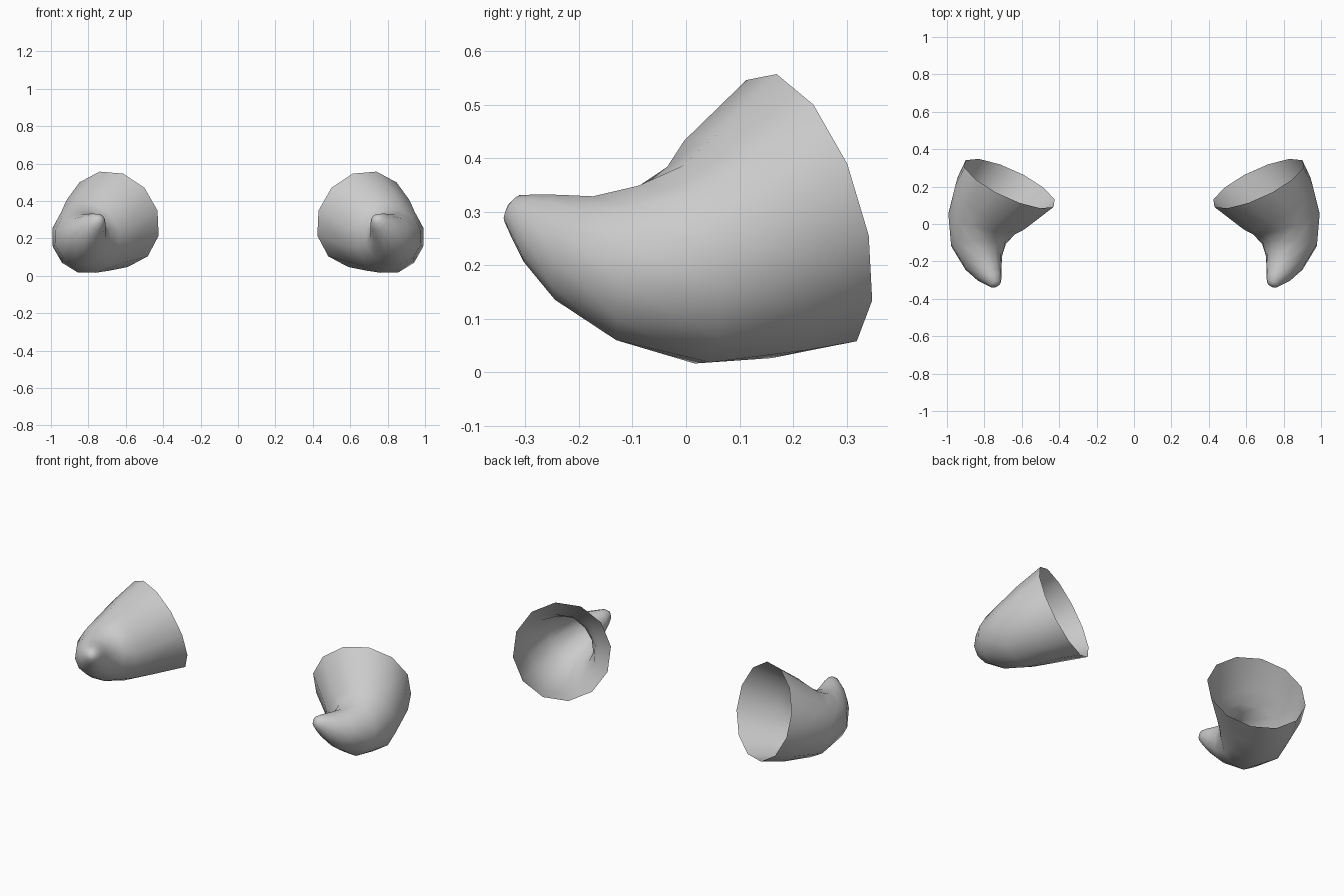
import bpy, bmesh, math
from mathutils import Vector

if "Cube" in bpy.data.objects:
    bpy.data.objects.remove(bpy.data.objects["Cube"])

SIDES = 12
# Centre line and radius of the right horn, from open base to tip
path = [
    (0.665, 0.216, 0.302, 0.270),
    (0.765, 0.110, 0.237, 0.228),
    (0.814, 0.005, 0.201, 0.192),
    (0.832, -0.108, 0.205, 0.151),
    (0.806, -0.200, 0.231, 0.107),
    (0.774, -0.262, 0.267, 0.074),
    (0.752, -0.296, 0.289, 0.050),
    (0.740, -0.322, 0.305, 0.030),
]
centres = [Vector(p[:3]) for p in path]
tip = Vector((0.733, -0.333, 0.312))
up = Vector((0.075, -0.046, 0.255))      # first corner of the rim


def tangent(i):
    if i == 0:
        return Vector((0.41, -0.87, -0.28)).normalized()
    after = centres[i + 1] if i + 1 < len(centres) else tip
    return (after - centres[i - 1]).normalized()


# Sweep the shrinking rings along the curve
bm = bmesh.new()
rings = []
for i, c in enumerate(centres):
    t = tangent(i)
    up = (up - t * up.dot(t)).normalized()
    side = t.cross(up)
    ring = []
    for k in range(SIDES):
        a = 2 * math.pi * k / SIDES
        ring.append(bm.verts.new(c + (up * math.cos(a) + side * math.sin(a)) * path[i][3]))
    rings.append(ring)
for a, b in zip(rings, rings[1:]):
    for k in range(SIDES):
        n = (k + 1) % SIDES
        bm.faces.new((a[k], a[n], b[n], b[k]))

# Rounded tip
top = bm.verts.new(tip)
for k in range(SIDES):
    bm.faces.new((rings[-1][k], rings[-1][(k + 1) % SIDES], top))
for f in bm.faces:
    f.smooth = True

mesh = bpy.data.meshes.new("horns")
bm.to_mesh(mesh)
bm.free()
horns = bpy.data.objects.new("horns", mesh)
bpy.context.collection.objects.link(horns)

# Left horn by mirroring
mirror = horns.modifiers.new("mirror", 'MIRROR')
mirror.use_axis[0] = True
